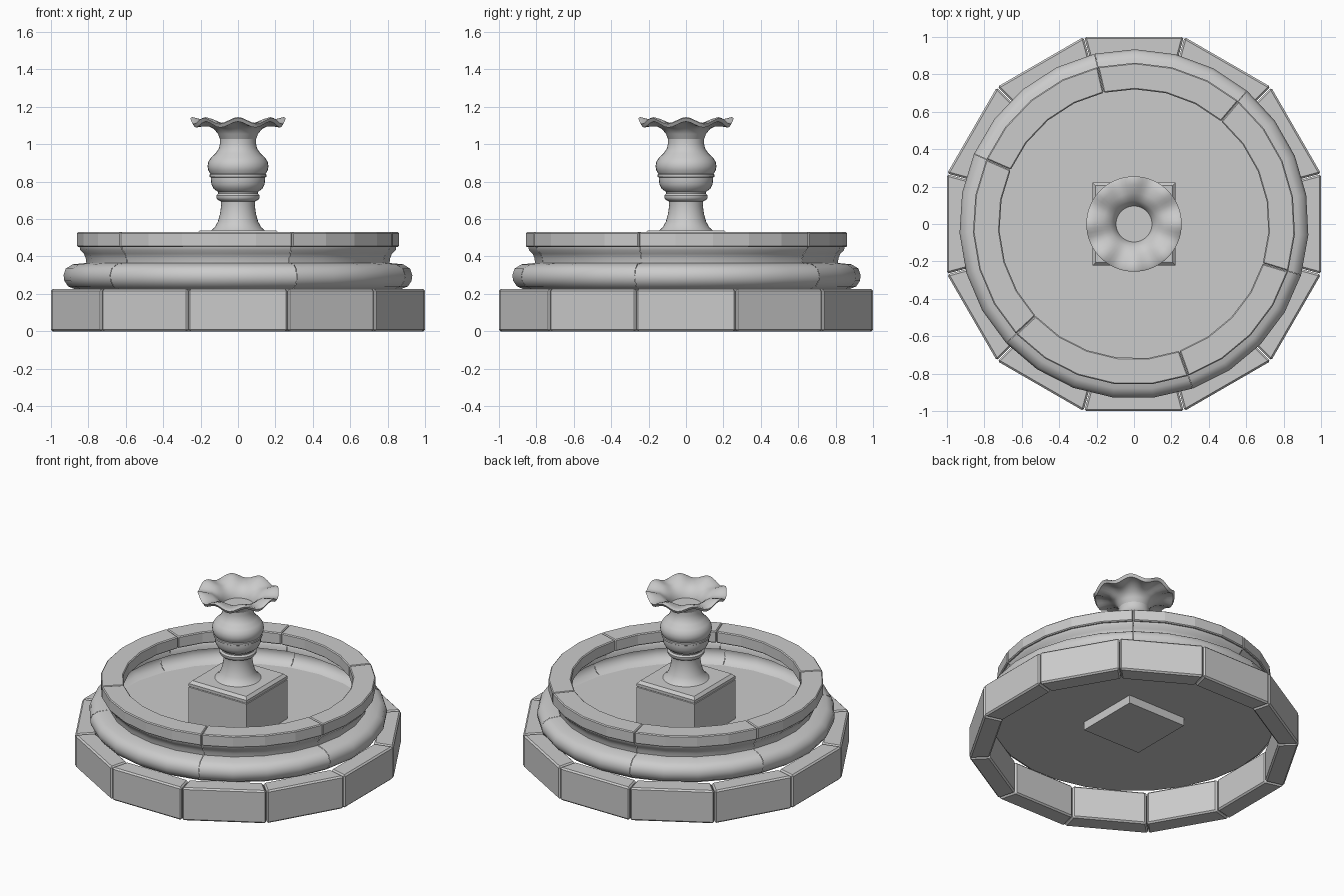
import bpy, bmesh
from math import sin, cos, pi, radians

if "Cube" in bpy.data.objects:
    bpy.data.objects.remove(bpy.data.objects["Cube"])


def finish(name, bm, smooth=None, bevel=0):
    bmesh.ops.recalc_face_normals(bm, faces=bm.faces)
    me = bpy.data.meshes.new(name)
    bm.to_mesh(me)
    bm.free()
    ob = bpy.data.objects.new(name, me)
    bpy.context.collection.objects.link(ob)
    if smooth:
        for p in me.polygons:
            p.use_smooth = True
        me.set_sharp_from_angle(angle=radians(smooth))
    if bevel:
        m = ob.modifiers.new("edge_bevel", 'BEVEL')
        m.width = bevel
        m.segments = 1
        m.limit_method = 'ANGLE'
        m.angle_limit = radians(50)
    return ob


def stone_ring(name, profile, start, step, counts, gap, solid=True, **kw):
    """Ring of separate stones: profile (r, z) swept over counts[i] facets each."""
    bm = bmesh.new()
    a = radians(start)
    for n in counts:
        loops = []
        for i in range(n + 1):
            t = a + radians(step) * i
            push = gap if i == 0 else -gap if i == n else 0
            loops.append([bm.verts.new((r * cos(t) - push * sin(t),
                                        r * sin(t) + push * cos(t), z))
                          for r, z in profile])
        k = len(profile)
        for u, v in zip(loops, loops[1:]):
            for j in range(k if solid else k - 1):
                bm.faces.new((u[j], v[j], v[(j + 1) % k], u[(j + 1) % k]))
        if solid:
            bm.faces.new(loops[0])
            bm.faces.new(loops[-1])
        a += radians(step) * n
    return finish(name, bm, **kw)


def lathe(name, profile, sides, wave=None, start=0, **kw):
    """Turned solid from (r, z) points, with optional wave(r, z, angle) lift."""
    bm = bmesh.new()
    loops = []
    for r, z in profile:
        loop = []
        for i in range(sides):
            t = radians(start) + 2 * pi * i / sides
            loop.append(bm.verts.new((r * cos(t), r * sin(t),
                                      z + (wave(r, z, t) if wave else 0))))
        loops.append(loop)
    for u, v in zip(loops, loops[1:]):
        for i in range(sides):
            j = (i + 1) % sides
            bm.faces.new((u[i], u[j], v[j], v[i]))
    bm.faces.new(loops[-1])
    if len(loops) > 1:
        bm.faces.new(loops[0])
    return finish(name, bm, **kw)


# Twelve straight plinth blocks
c = cos(radians(15))
stone_ring("base_blocks", [(.875 / c, 0), (1 / c, 0), (1 / c, .226), (.875 / c, .226)],
           15, 30, [1] * 12, .002, bevel=.01)

# Moulded basin wall: a shell of curved stones, its neck showing inside the basin
wall = [(.875, .226), (.91, .24), (.93, .27), (.934, .30), (.922, .335), (.885, .358),
        (.812, .365), (.815, .39), (.825, .415), (.845, .434), (.848, .452)]
facet = 360 / 27
stones = [4, 5, 5, 4, 5, 4]
stone_ring("basin_wall", wall, 103, facet, stones, .001, solid=False, smooth=40)

# Coping stones
stone_ring("basin_rim", [(.72, .45), (.862, .45), (.862, .53), (.72, .53)],
           103, facet, stones, .001, bevel=.006)

# Basin floor
lathe("basin_floor", [(.89, .226)], 27, start=103)

# Square pedestal with chamfered top
s = 2 ** .5
lathe("pedestal", [(.222 * s, .17), (.222 * s, .495), (.218 * s, .498),
                   (.222 * s, .501), (.222 * s, .52), (.205 * s, .538)], 4, start=45)

# Turned baluster
lathe("baluster", [(.145, .53), (.145, .538), (.125, .555), (.108, .585), (.097, .625),
                   (.09, .67), (.092, .695), (.108, .702), (.116, .714), (.116, .726),
                   (.106, .737), (.107, .745), (.13, .762), (.142, .785), (.145, .81),
                   (.145, .822), (.152, .826), (.152, .838), (.148, .842), (.159, .86),
                   (.163, .882), (.159, .905), (.145, .928), (.118, .953), (.102, .978),
                   (.096, 1.005), (.096, 1.03)], 32, smooth=35)


# Scalloped cup on top
def ripple(r, z, t):
    return .016 * min(1, max(0, (r - .13) / .10)) * cos(8 * t)


lathe("scalloped_cup", [(.09, 1.02), (.098, 1.03), (.107, 1.055), (.127, 1.08),
                        (.165, 1.10), (.21, 1.107), (.244, 1.105), (.255, 1.124),
                        (.245, 1.129), (.21, 1.124), (.165, 1.115), (.125, 1.09),
                        (.102, 1.06), (.096, 1.04)], 64, wave=ripple, smooth=50)
